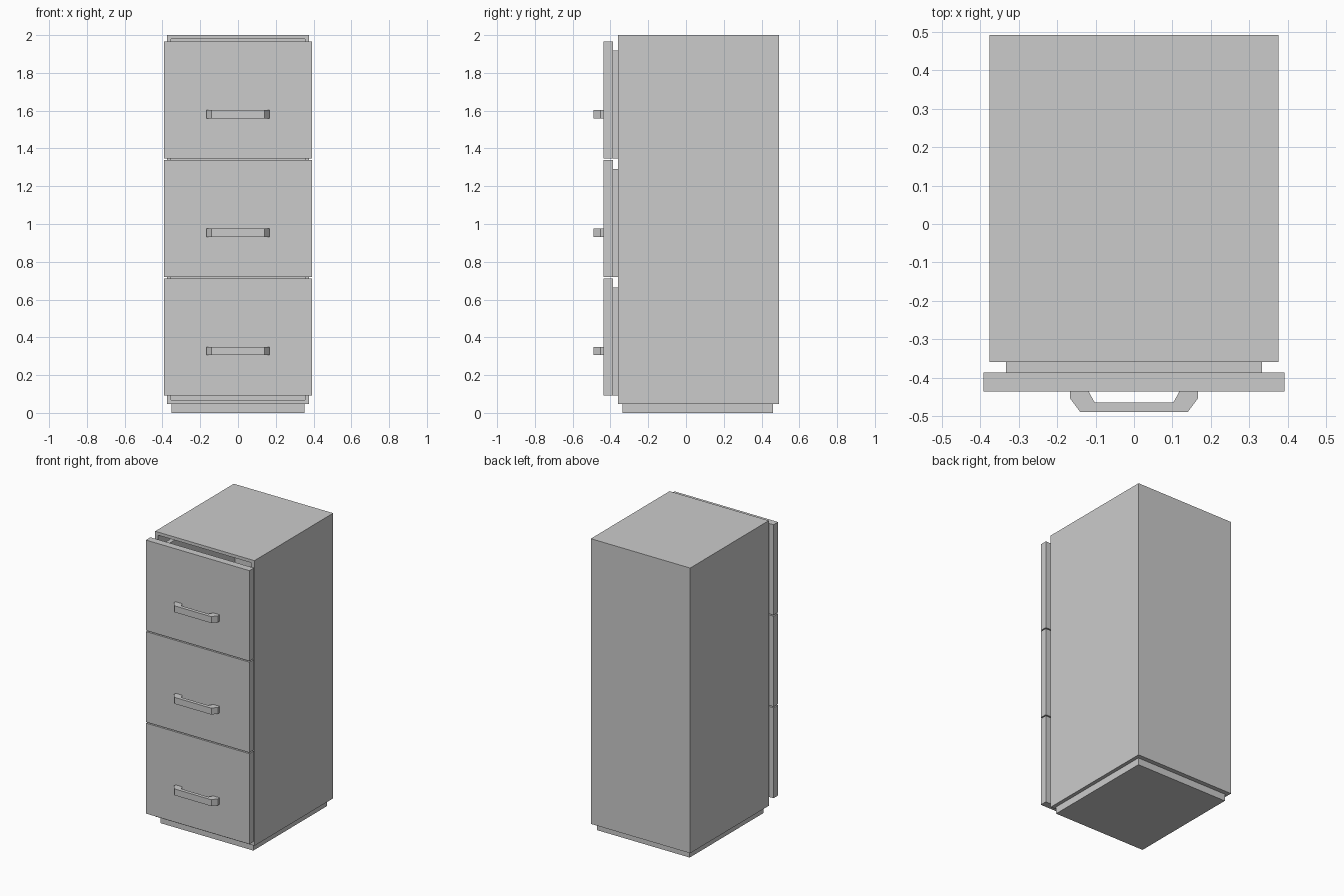
import bpy, bmesh

if "Cube" in bpy.data.objects:
    bpy.data.objects.remove(bpy.data.objects["Cube"])


def extrude(name, outline, axis, a, b):
    """Extrude a closed 2D outline (x,y for axis 'z'; x,z for axis 'y') from a to b."""
    bm = bmesh.new()
    place = (lambda u, v: (u, v, a)) if axis == 'z' else (lambda u, v: (u, a, v))
    face = bm.faces.new([bm.verts.new(place(u, v)) for u, v in outline])
    new = bmesh.ops.extrude_face_region(bm, geom=[face])['geom']
    step = (0, 0, b - a) if axis == 'z' else (0, b - a, 0)
    bmesh.ops.translate(bm, vec=step, verts=[e for e in new if isinstance(e, bmesh.types.BMVert)])
    bmesh.ops.recalc_face_normals(bm, faces=bm.faces)
    mesh = bpy.data.meshes.new(name)
    bm.to_mesh(mesh)
    bm.free()
    ob = bpy.data.objects.new(name, mesh)
    bpy.context.collection.objects.link(ob)
    return ob


def box(name, x0, x1, y0, y1, z0, z1):
    return extrude(name, [(x0, y0), (x1, y0), (x1, y1), (x0, y1)], 'z', z0, z1)


def hollow(ob, face_normal, wall):
    """Inset the face pointing along face_normal and push a copy inwards to form a cavity."""
    axis, sign, depth = face_normal
    bm = bmesh.new()
    bm.from_mesh(ob.data)
    bm.normal_update()
    face = next(f for f in bm.faces if f.normal[axis] * sign > 0.9)
    bmesh.ops.inset_region(bm, faces=[face], thickness=wall)
    new = bmesh.ops.extrude_discrete_faces(bm, faces=[face])['faces'][0]
    vec = [0, 0, 0]
    vec[axis] = -sign * depth
    bmesh.ops.translate(bm, vec=vec, verts=new.verts)
    bm.to_mesh(ob.data)
    bm.free()


# Plinth and open-fronted cabinet shell
box("plinth", -0.351, 0.351, -0.336, 0.461, 0, 0.048)
cabinet = box("cabinet_shell", -0.376, 0.376, -0.359, 0.492, 0.048, 2.0)
hollow(cabinet, (1, -1, 0.82), 0.03)

# Handle outline seen from above: bevelled outer edge, splayed legs
half = [(0.118, -0.436), (0.167, -0.436), (0.167, -0.453), (0.14, -0.489)]
inner = (0.102, -0.465)
handle = ([inner] + half + [(-x, y) for x, y in reversed(half)] + [(-inner[0], inner[1])])

# Three drawers: open-topped box, overlapping front panel, pull handle
for i, level in enumerate(("bottom", "middle", "top")):
    z = 0.093 + i * 0.6265
    tray = box(level + "_drawer_box", -0.333, 0.333, -0.387, 0.43, z, z + 0.572)
    hollow(tray, (2, 1, 0.53), 0.042)
    box(level + "_drawer_front", -0.392, 0.392, -0.436, -0.387, z, z + 0.619)
    extrude(level + "_handle", handle, 'z', z + 0.213, z + 0.257)
